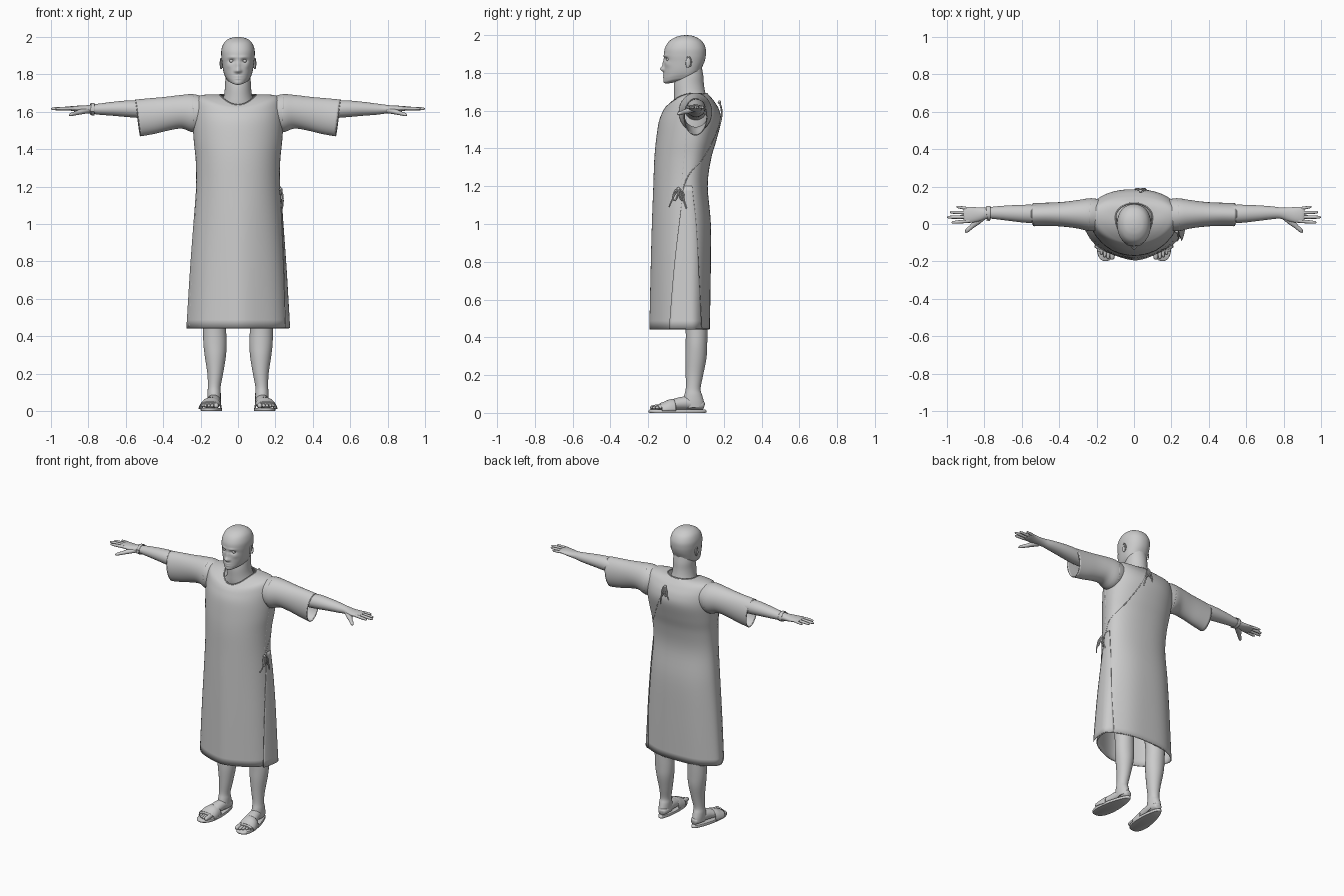
import bpy, bmesh
from math import sin, cos, pi, exp, radians
from mathutils import Vector
from mathutils.bvhtree import BVHTree

if "Cube" in bpy.data.objects:
    bpy.data.objects.remove(bpy.data.objects["Cube"])


def spow(v, p):
    return (1 if v >= 0 else -1) * abs(v) ** (2 / p)


def blend(a, b, c, d, t):
    return 0.5 * (2 * b + (c - a) * t + (2 * a - 5 * b + 4 * c - d) * t * t + (3 * b - a - 3 * c + d) * t ** 3)


def loft(name, rings, steps=4, closed=True, caps=True, thick=0, edit=None):
    """Skin a list of point rings, with smooth in-between rings."""
    rows = []
    last = len(rings) - 1
    for i in range(last):
        a, b, c, d = rings[max(i - 1, 0)], rings[i], rings[i + 1], rings[min(i + 2, last)]
        for k in range(steps):
            rows.append([blend(*q, k / steps) for q in zip(a, b, c, d)])
    rows.append(rings[-1])
    bm = bmesh.new()
    vs = [[bm.verts.new(edit(p) if edit else p) for p in r] for r in rows]
    n = len(vs[0])
    for r, q in zip(vs, vs[1:]):
        for j in range(n if closed else n - 1):
            k = (j + 1) % n
            bm.faces.new((r[j], r[k], q[k], q[j]))
    if caps and closed:
        bm.faces.new(vs[0])
        bm.faces.new(vs[-1])
    bmesh.ops.recalc_face_normals(bm, faces=bm.faces)
    me = bpy.data.meshes.new(name)
    bm.to_mesh(me)
    bm.free()
    me.shade_smooth()
    me.set_sharp_from_angle(angle=radians(50))
    ob = bpy.data.objects.new(name, me)
    bpy.context.collection.objects.link(ob)
    if thick:
        m = ob.modifiers.new("thickness", 'SOLIDIFY')
        m.thickness, m.offset = thick, 0
    return ob


def slab(hw, yf, yb, zs, zf=None, zb=None, ym=0.0, n=64, p=2.2, pf=None, a0=0, a1=360, grow=0, wave=0):
    """Horizontal ring: separate front/back depth, roundness and height."""
    zf, zb = zs if zf is None else zf, zs if zb is None else zb
    full = a1 - a0 >= 360
    out = []
    for i in range(n):
        t = radians(a0 + (a1 - a0) * i / (n if full else n - 1))
        c = cos(t)
        d, z2, e = (yf, zf, pf or p) if c >= 0 else (yb, zb, p)
        m = 1 + wave * sin(7 * t + 1)
        out.append(Vector(((hw + grow) * spow(sin(t), e) * m,
                           ym + (abs(d - ym) + grow) * -spow(c, e) * m,
                           zs + (z2 - zs) * c * c)))
    return out


def tube(name, path, s=1, n=24, p=2, steps=4, caps=True, thick=0):
    """Limb along (x, y, z, width, height) stations."""
    pts = [Vector((s * q[0], q[1], q[2])) for q in path]
    rings = []
    for i, q in enumerate(path):
        t = (pts[min(i + 1, len(pts) - 1)] - pts[max(i - 1, 0)]).normalized()
        u = t.cross(Vector((0, 0, 1)) if abs(t.z) < 0.75 else Vector((0, 1, 0))).normalized()
        v = u.cross(t)
        rings.append([pts[i] + u * q[3] * spow(cos(2 * pi * k / n), p) + v * q[4] * spow(sin(2 * pi * k / n), p)
                      for k in range(n)])
    return loft(name, rings, steps, caps=caps, thick=thick), rings


def digit(name, a, b, r, s):
    a, b = Vector(a), Vector(b)
    w = [(0, 1), (.35, 1.02), (.65, .95), (.88, .8), (.97, .5), (1, .08)]
    tube(name, [(*a.lerp(b, f), r * k, r * k) for f, k in w], s, n=12, steps=2)


def cord(name, pts, r, cyclic=False):
    cu = bpy.data.curves.new(name, 'CURVE')
    cu.dimensions = '3D'
    cu.bevel_depth, cu.bevel_resolution, cu.use_fill_caps = r, 2, True
    sp = cu.splines.new('POLY')
    sp.points.add(len(pts) - 1)
    for q, v in zip(sp.points, pts):
        q.co = (*v, 1)
    sp.use_cyclic_u = cyclic
    bpy.context.collection.objects.link(bpy.data.objects.new(name, cu))


def ball(name, loc, scale):
    bpy.ops.mesh.primitive_uv_sphere_add(segments=24, ring_count=16, radius=1, location=loc)
    ob = bpy.context.object
    ob.name, ob.scale = name, scale
    bpy.ops.object.shade_smooth()
    return ob


# head, with the face pushed in and out around feature points
FEATURES = [(0, 1.82, .013, .013, -.02), (0, 1.848, .011, .022, -.009), (0, 1.789, .02, .005, -.004),
            (0, 1.777, .017, .005, -.004), (0, 1.756, .018, .011, -.003)]
for s in (1, -1):
    FEATURES += [(s * .034, 1.872, .016, .009, .013), (s * .03, 1.892, .022, .006, -.004),
                 (s * .014, 1.817, .007, .007, -.006), (s * .05, 1.845, .014, .014, -.004)]


def sculpt(p):
    p = p.copy()
    if p.y < -.03:
        p.y += sum(a * exp(-((p.x - x) / sx) ** 2 - ((p.z - z) / sz) ** 2) for x, z, sx, sz, a in FEATURES)
    return p


HEAD = [(.025, -.1, -.03, 1.757, 1.743, 1.78), (.053, -.114, .02, 1.765, 1.747, 1.785),
        (.066, -.118, .055, 1.782, 1.765, 1.795), (.074, -.117, .075, 1.8, 1.79, 1.81),
        (.08, -.116, .085, 1.825, 1.82, 1.83), (.085, -.115, .098, 1.86), (.089, -.117, .105, 1.893),
        (.089, -.112, .104, 1.93), (.077, -.092, .087, 1.965), (.055, -.06, .058, 1.987),
        (.028, -.028, .03, 1.997), (.002, -.002, .002, 2.0)]
loft("head", [slab(*h, n=96, p=2.15) for h in HEAD], 7, edit=sculpt)
tube("neck", [(0, .03, 1.6, .13, .085), (0, .025, 1.65, .09, .088), (0, .019, 1.69, .075, .083),
              (0, .016, 1.74, .069, .079), (0, .022, 1.79, .067, .07), (0, .025, 1.83, .06, .06)], n=40)
for s in (1, -1):
    ball("eye", (s * .034, -.092, 1.872), (.013, .013, .011))
    ear = ball("ear", (s * .088, .012, 1.855), (.006, .014, .028))
    ear.rotation_euler = (radians(-8), 0, s * radians(15))
    cord("ear_rim", [(s * (.091 + .004 * max(0, sin(t))), .013 + .015 * sin(t), 1.857 + .028 * cos(t))
                     for t in [radians(a) for a in range(-40, 170, 15)]], .003)

# gown body: hem to neckline
GOWN = [dict(hw=.272, yf=-.19, yb=.125, zs=.445, ym=.01, pf=1.75, wave=.012),
        dict(hw=.254, yf=-.184, yb=.13, zs=.75, ym=.01, pf=1.8, wave=.008),
        dict(hw=.236, yf=-.178, yb=.13, zs=1.0, ym=.01, pf=1.85, wave=.004),
        dict(hw=.222, yf=-.171, yb=.113, zs=1.2, ym=.01, pf=1.95),
        dict(hw=.224, yf=-.166, yb=.13, zs=1.34, ym=.02, pf=2),
        dict(hw=.234, yf=-.157, yb=.158, zs=1.44, ym=.03, pf=2),
        dict(hw=.24, yf=-.142, yb=.183, zs=1.54, ym=.04, pf=2),
        dict(hw=.238, yf=-.121, yb=.175, zs=1.62, zf=1.595, zb=1.6, ym=.045, pf=2),
        dict(hw=.22, yf=-.107, yb=.15, zs=1.675, zf=1.618, zb=1.645, ym=.048, pf=2),
        dict(hw=.17, yf=-.097, yb=.13, zs=1.69, zf=1.628, zb=1.67, ym=.048, pf=2),
        dict(hw=.098, yf=-.086, yb=.112, zs=1.69, zf=1.636, zb=1.69, ym=.035, p=2)]
gown = loft("gown_body", [slab(**g) for g in GOWN], 5, caps=False, thick=.004)
cord("neckline_trim", slab(**GOWN[-1]), .004, True)
cord("hem_trim", slab(**GOWN[0]), .0025, True)

# open side edge: overlapping panel on the right, flaring past the front
SPANS = [(64, 125), (70, 115), (77, 108), (84, 100)]
flap = [slab(**{**g, 'n': 16, 'pf': pf, 'a0': a, 'a1': b, 'grow': .006})
        for g, (a, b), pf in zip(GOWN, SPANS, (2.25, 2.2, 2.1, 2))]
loft("side_flap", flap, 5, closed=False, thick=.003)

# stitched edges laid onto the gown surface
tree = BVHTree.FromPolygons([v.co for v in gown.data.vertices], [f.vertices[:] for f in gown.data.polygons])


def seam(name, a, b, r=.0025):
    pts = [Vector(a).lerp(Vector(b), i / 24) for i in range(25)]
    cord(name, [tree.find_nearest(q)[0] for q in pts], r)


seam("wrap_edge", (.03, .2, 1.645), (.24, -.02, 1.19), .0035)
seam("side_seam", (-.24, -.03, 1.45), (-.28, -.04, .45))
seam("front_panel_seam", (.25, 0, 1.5), (.24, -.03, 1.19))


# tied bows
def bow(name, c, side, out):
    c, side, out = Vector(c), Vector(side), Vector(out)
    up = Vector((0, 0, 1))
    for s in (1, -1):
        cord(name + "_loop", [c + side * s * (.022 * sin(t / 2) + .012 * sin(t)) - up * .06 * sin(t / 2) ** 2
                              + out * .012 * sin(t / 2) for t in [2 * pi * i / 20 for i in range(21)]], .004)
        cord(name + "_tail", [c + side * s * .05 * f ** .8 - up * (.11 + .015 * s) * f + out * .012 * sin(pi * f)
                              for f in [i / 10 for i in range(11)]], .004)
    ball(name + "_knot", c, (.009, .009, .01))


bow("side_bow", (.229, -.04, 1.185), (0, 1, 0), (1, 0, 0))
bow("back_bow", (.035, .177, 1.645), (.7, 0, 0), (0, 1, 0))

for s in (1, -1):
    # sleeves
    _, rings = tube("sleeve", [(.17, .045, 1.605, .08, .075), (.235, .05, 1.592, .086, .1),
                               (.3, .052, 1.6, .074, .088), (.38, .052, 1.59, .064, .088),
                               (.46, .052, 1.577, .06, .094), (.535, .05, 1.567, .06, .097)],
                    s, n=40, caps=False, thick=.004)
    cord("armhole_seam", rings[1], .0025, True)
    cord("sleeve_hem", rings[-1], .0025, True)
    # arms and hands
    tube("arm", [(.2, .05, 1.605, .06, .06), (.35, .055, 1.615, .053, .052), (.5, .053, 1.613, .05, .047),
                 (.58, .055, 1.616, .048, .045), (.66, .058, 1.616, .042, .038), (.74, .06, 1.614, .034, .03),
                 (.785, .058, 1.614, .03, .024), (.83, .052, 1.614, .037, .019), (.87, .049, 1.617, .042, .015),
                 (.9, .049, 1.618, .041, .011), (.912, .049, 1.618, .034, .006)], s, n=32)
    for y0, y1, x1, r in ((.016, .008, .975, .0092), (.038, .036, 1.0, .0095), (.06, .063, .985, .009), (.081, .092, .95, .008)):
        digit("finger", (.88, y0, 1.618), (x1, y1, 1.616), r, s)
    tube("thumb", [(.805, .04, 1.607, .018, .015), (.84, .012, 1.6, .018, .014), (.868, -.014, 1.592, .012, .011),
                   (.89, -.033, 1.586, .011, .009), (.9, -.043, 1.582, .006, .005), (.903, -.046, 1.581, .001, .001)], s, n=14)
    # legs and feet
    tube("leg", [(.12, .03, .75, .08, .08), (.124, .052, .55, .068, .064), (.125, .056, .44, .062, .058),
                 (.123, .055, .36, .062, .057), (.121, .052, .29, .056, .056), (.122, .044, .2, .042, .046),
                 (.127, .038, .13, .034, .039), (.128, .038, .095, .036, .047), (.128, .038, .06, .036, .056),
                 (.127, .042, .03, .034, .055)], s, n=32)
    tube("foot", [(.121, .097, .038, .008, .012), (.122, .09, .04, .024, .022), (.124, .06, .043, .033, .027),
                  (.129, .01, .052, .036, .035), (.136, -.04, .048, .04, .033), (.145, -.09, .04, .047, .025),
                  (.15, -.125, .034, .05, .019), (.151, -.148, .031, .044, .013)], s, n=28)
    for i in range(5):
        r = .0145 if i == 0 else .0105 - .0006 * i
        x = .117 + (.004 if i else 0) + .0178 * i
        digit("toe", (x - .002, -.125, .032), (x, -.19 + .003 * i * i, .027), r, s)
    # slide sandals
    outline = []
    for i in range(48):
        t = 2 * pi * i / 48
        outline.append(((.138 + .014 * cos(t)) + (.053 + .017 * cos(t)) * spow(sin(t), 2.3), -.045 - .153 * spow(cos(t), 2.1)))
    mid = Vector((.138, -.045))
    loft("sandal_sole", [[Vector((s * (mid.x + (x - mid.x) * k), mid.y + (y - mid.y) * k, z)) for x, y in outline]
                         for z, k in ((0, .97), (.004, 1), (.013, 1), (.017, .97))], 1)
    strap = [(-.065, .141, .05, .062), (-.09, .145, .055, .058), (-.115, .148, .058, .047), (-.138, .15, .058, .039)]
    loft("sandal_strap", [[Vector((s * (x + w * spow(cos(pi * k / 24), 2.3)), y + .012 * cos(pi * k / 24) ** 2, .01 + h * sin(pi * k / 24) ** .8))
                           for k in range(25)] for y, x, w, h in strap], 3, closed=False, thick=.005)

# wristband with a small clasp
tube("wristband", [(.768, .059, 1.614, .036, .031), (.778, .059, 1.614, .037, .032), (.788, .058, 1.614, .035, .03)],
     -1, n=32, caps=False, thick=.003)
tube("wristband_clasp", [(.77, .02, 1.612, .004, .012), (.788, .02, 1.612, .004, .012)], -1, n=12, p=5)
